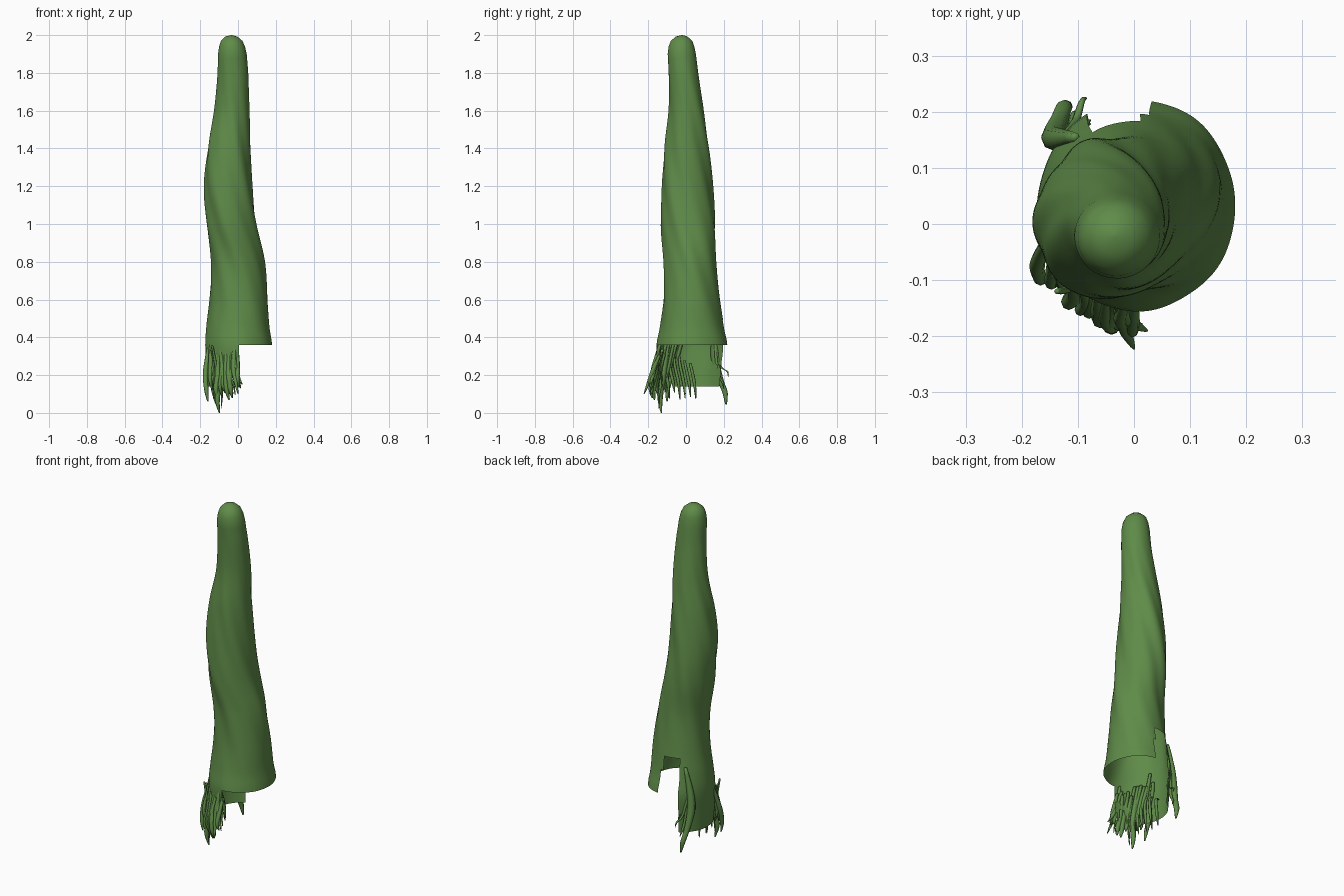
import bpy, bmesh, math, random
from mathutils import Vector

if "Cube" in bpy.data.objects:
    bpy.data.objects.remove(bpy.data.objects["Cube"])

random.seed(4)
green = bpy.data.materials.new("leaf green")
green.diffuse_color = (0.115, 0.26, 0.066, 1)
green.use_nodes = True
green.node_tree.nodes["Principled BSDF"].inputs["Base Color"].default_value = green.diffuse_color

# silhouette of the sleeve: z, xmin, xmax, ymin, ymax
PROFILE = [
    (2.0, -.038, -.032, -.023, -.017), (1.992, -.067, -.003, -.054, .008),
    (1.97, -.09, .023, -.08, .033), (1.94, -.10, .037, -.092, .044),
    (1.9, -.106, .046, -.097, .052), (1.8, -.108, .055, -.092, .065),
    (1.6, -.125, .061, -.09, .095), (1.4, -.16, .066, -.115, .12),
    (1.2, -.178, .076, -.13, .138), (1.0, -.166, .097, -.132, .155),
    (.8, -.145, .137, -.115, .16), (.6, -.15, .158, -.12, .18),
    (.45, -.166, .168, -.138, .203), (.36, -.172, .181, -.155, .222),
    (.25, -.168, .181, -.15, .21), (.14, -.162, .181, -.14, .2)]


def profile(z):
    """Smoothly interpolated extents at height z."""
    P = PROFILE
    for i in range(len(P) - 1):
        if P[i][0] >= z >= P[i + 1][0]:
            break
    a, b = P[i], P[i + 1]
    p, q = P[max(i - 1, 0)], P[min(i + 2, len(P) - 1)]
    h = b[0] - a[0]
    t = (z - a[0]) / h
    out = []
    for k in range(1, 5):
        m0 = (b[k] - p[k]) / (b[0] - p[0]) * h
        m1 = (q[k] - a[k]) / (q[0] - a[0]) * h
        if i < 5:                       # plain steps over the round tip
            out.append(a[k] + (b[k] - a[k]) * t)
        else:
            out.append((2*t**3 - 3*t*t + 1) * a[k] + (t**3 - 2*t*t + t) * m0
                       + (3*t*t - 2*t**3) * b[k] + (t**3 - t*t) * m1)
    return out


def skin(z, a):
    """Point on the sleeve at height z and angle a, with twisting folds."""
    x0, x1, y0, y1 = profile(z)
    w = 2.0 * z
    fade = min(1, max(0, (1.95 - z) * 2)) * min(1, max(.25, (z - .3) * 2))
    r = 1 + fade * (.022 * math.sin(5 * a + 5 * w) + .016 * math.sin(8 * a + 8 * w + 1)
                    + .012 * math.sin(3 * a + 3 * w + 2))
    return Vector(((x0 + x1) / 2 + (x1 - x0) / 2 * r * math.cos(a),
                   (y0 + y1) / 2 + (y1 - y0) / 2 * r * math.sin(a), z))


def finish(bm, name):
    me = bpy.data.meshes.new(name)
    bmesh.ops.recalc_face_normals(bm, faces=bm.faces)
    bm.to_mesh(me)
    bm.free()
    ob = bpy.data.objects.new(name, me)
    bpy.context.collection.objects.link(ob)
    me.materials.append(green)
    me.shade_smooth()
    return ob


def bridge(bm, rings):
    for A, B in zip(rings, rings[1:]):
        n = len(A)
        for i in range(n):
            bm.faces.new((A[i], A[(i + 1) % n], B[(i + 1) % n], B[i]))


# twisted hollow sleeve, cut away in steps around the lower hem
N = 120
zs = [p[0] for p in PROFILE[:5]] + [1.9 - 1.33 * i / 60 for i in range(1, 61)]
zs += [.57 - .21 * i / 8 for i in range(1, 9)] + [.36 - .22 * i / 8 for i in range(1, 9)]
bm = bmesh.new()
rings = []
for z in zs:
    rings.append([bm.verts.new(skin(z, math.tau * i / N)) for i in range(N)])
bm.faces.new(rings[0])
cut = []
for r in range(len(zs) - 1):
    zm = (zs[r] + zs[r + 1]) / 2
    for i in range(N):
        deg = (i + .5) * 360 / N
        low = .14
        if deg < 81 or deg > 270:
            low = .36                                  # short right flap
        elif deg < 120:
            low = .57 if 87 < deg else .5              # notch at the back
        elif deg > 215:
            low = .2 + .05 * math.sin(deg * .35)       # ragged front corner
        if zm > low:
            A, B, j = rings[r], rings[r + 1], (i + 1) % N
            bm.faces.new((A[i], A[j], B[j], B[i]))
bmesh.ops.delete(bm, geom=[v for v in bm.verts if not v.link_faces], context='VERTS')
finish(bm, "twisted_sleeve")


def strand(bm, pts, radii, flat=1.0, n=8):
    """Tapered rootlet through a few points."""
    pts = [Vector(p) for p in pts]
    m, steps, rings = len(pts) - 1, 16, []
    for s in range(steps + 1):
        u = s / steps * m
        i = min(int(u), m - 1)
        t = u - i
        a, b = pts[i], pts[i + 1]
        p, q = pts[max(i - 1, 0)], pts[min(i + 2, m)]
        c = .5 * (2*a + (b - p)*t + (2*p - 5*a + 4*b - q)*t*t + (3*a - p - 3*b + q)*t**3)
        rad = radii[i] + (radii[i + 1] - radii[i]) * t
        rings.append([bm.verts.new(c + Vector((rad * math.cos(k * math.tau / n),
                      rad * flat * math.sin(k * math.tau / n), 0))) for k in range(n)])
    bridge(bm, rings)
    bm.faces.new(rings[0])
    bm.faces.new(rings[-1])


# front left fringe: rootlets peel off the sleeve and flare outward
bm = bmesh.new()
COUNT = 13
for i in range(COUNT):
    f = i / (COUNT - 1)
    a = math.radians(198 + 70 * f)
    top = .40 - .09 * f + random.uniform(-.04, .05)
    end = Vector((-.16 + .16 * f, -.095 - .105 * f, random.uniform(.05, .14)))
    end += Vector((random.uniform(-.008, .015), random.uniform(-.01, .02), 0))
    if i == 5:
        end = Vector((-.098, -.13, 0))                 # the longest one
    s = skin(top, a) * 1
    inward = Vector((-math.cos(a), -math.sin(a), 0)) * .014
    mid = s.lerp(end, .5) + Vector((random.uniform(-.012, .012), -.006, 0))
    low = s.lerp(end, .8) + Vector((-.008, -.012, 0))
    w = random.uniform(.012, .017)
    strand(bm, [s + inward, mid, low, end], [.008, w, w * .85, .003])
    if i % 2:                                          # thin side twig
        tip = low + Vector((random.uniform(.01, .03), random.uniform(-.02, .01), -.05))
        strand(bm, [mid, mid.lerp(tip, .5) + Vector((.008, -.008, 0)), tip], [.007, .006, .0015], n=6)
# sideways shoot at the front corner
strand(bm, [(-.03, -.14, .33), (-.015, -.165, .25), (0, -.178, .19), (.023, -.19, .15)],
       [.009, .014, .011, .002])
strand(bm, [(-.03, -.15, .28), (-.015, -.19, .18), (0, -.222, .1)], [.008, .012, .002])
finish(bm, "front_fringe")

# inner rootlets hanging behind the left panel
bm = bmesh.new()
for i in range(6):
    y = -.10 + .028 * i
    x = -.125 + random.uniform(-.01, .03) - .01 * i / 5
    e = random.uniform(.07, .11)
    strand(bm, [(x - .02, y - .02, .36 - .02 * i), (x, y - .015, .25), (x + .012, y + .004, .16),
                (x + .01, y + .012, e)], [.005, .008, .009, .002])
finish(bm, "inner_fringe")

# back left root with its twigs
bm = bmesh.new()
strand(bm, [(-.105, .155, .52), (-.135, .152, .38), (-.143, .155, .28), (-.135, .18, .18),
            (-.125, .206, .11), (-.115, .212, .045)], [.008, .02, .023, .017, .015, .004])
for tip, w in (((-.085, .224, .19), .008), ((-.078, .185, .22), .008), ((-.1, .2, .13), .009)):
    t = Vector(tip)
    s = Vector((-.125, .155, .37))
    strand(bm, [s, s.lerp(t, .5) + Vector((0, -.008, -.03)), t + Vector((-.008, -.006, .03)), t],
           [.008, w, w * .7, .0015], n=6)
finish(bm, "back_root")
